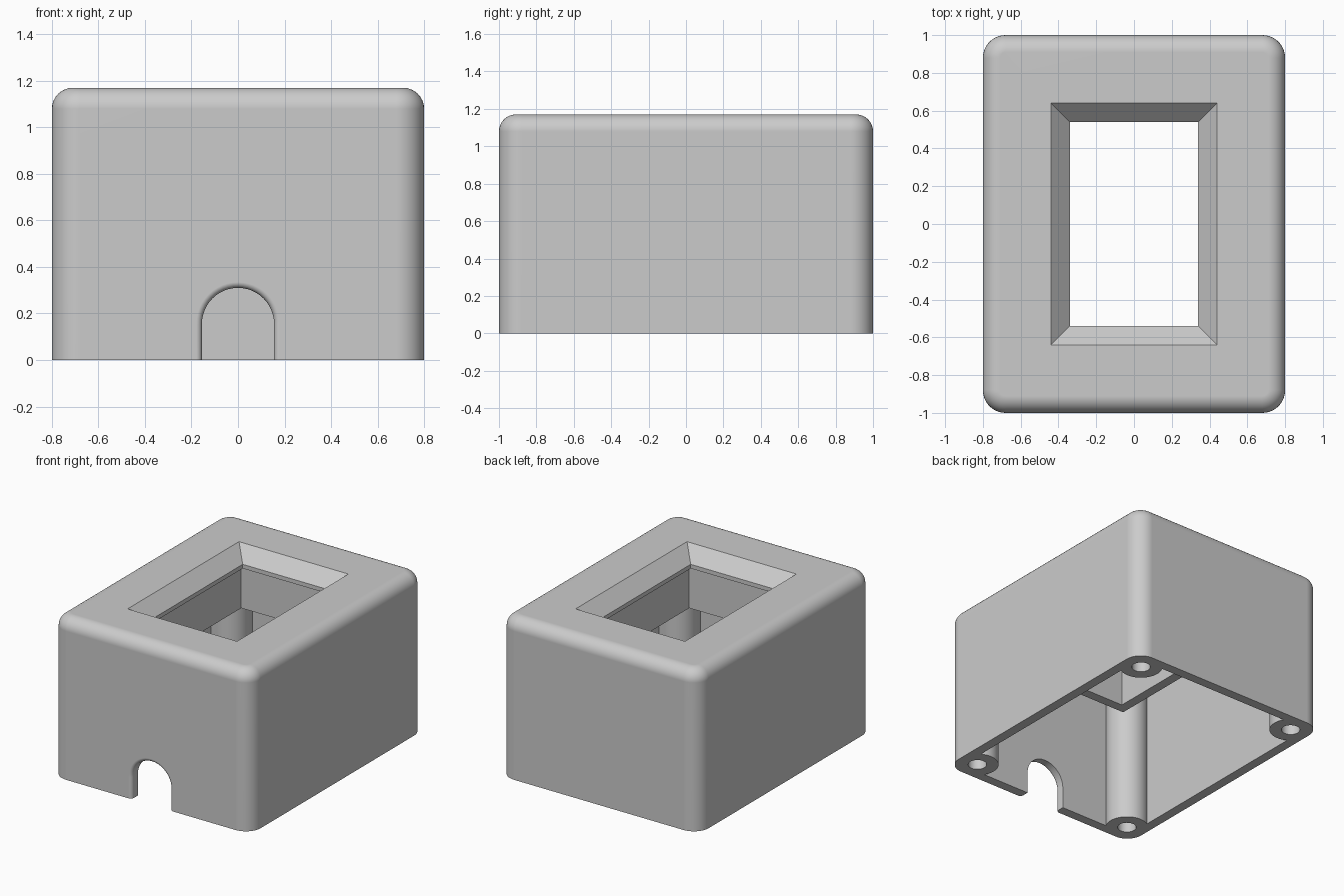
import bpy, bmesh
from math import sin, cos, pi, sqrt

cube = bpy.data.objects.get("Cube")
if cube:
    bpy.data.objects.remove(cube, do_unlink=True)

W, D, H = 0.8, 1.0, 1.17       # half width, half depth, height
WALL, ROOF = 0.07, 0.10
POST_X, POST_Y, POST_R = 0.657, 0.857, 0.143

grey = bpy.data.materials.new("light_grey")
grey.use_nodes = True
grey.diffuse_color = (0.6, 0.6, 0.6, 1)
grey.node_tree.nodes["Principled BSDF"].inputs["Base Color"].default_value = (0.6, 0.6, 0.6, 1)


def to_object(name, bm):
    bmesh.ops.recalc_face_normals(bm, faces=bm.faces)
    mesh = bpy.data.meshes.new(name)
    bm.to_mesh(mesh)
    bm.free()
    mesh.materials.append(grey)
    obj = bpy.data.objects.new(name, mesh)
    bpy.context.collection.objects.link(obj)
    return obj


def loft(name, sections):
    """Closed solid through a list of matching point rings."""
    bm = bmesh.new()
    rings = [[bm.verts.new(p) for p in s] for s in sections]
    n = len(rings[0])
    for a, b in zip(rings, rings[1:]):
        for i in range(n):
            j = (i + 1) % n
            bm.faces.new((a[i], a[j], b[j], b[i]))
    bm.faces.new(rings[0])
    bm.faces.new(rings[-1])
    return to_object(name, bm)


def rect(x, y, z):
    return [(-x, -y, z), (x, -y, z), (x, y, z), (-x, y, z)]


def block(name, x, y, z0, z1):
    return loft(name, [rect(x, y, z0), rect(x, y, z1)])


def cylinder(name, x, y, r, z0, z1, n=48):
    ring = [(x + r * cos(2 * pi * i / n), y + r * sin(2 * pi * i / n)) for i in range(n)]
    return loft(name, [[(*p, z) for p in ring] for z in (z0, z1)])


def cut(target, cutter):
    """Subtract the cutter, then discard it."""
    mod = target.modifiers.new("cut", "BOOLEAN")
    mod.operation, mod.solver, mod.object = "DIFFERENCE", "EXACT", cutter
    bpy.context.view_layer.objects.active = target
    bpy.ops.object.modifier_apply(modifier=mod.name)
    bpy.data.objects.remove(cutter, do_unlink=True)


# Outer body: rounded upright corners, then a rounded top rim
bm = bmesh.new()
bmesh.ops.create_cube(bm, size=1)
for v in bm.verts:
    v.co = (v.co.x * 2 * W, v.co.y * 2 * D, (v.co.z + 0.5) * H)
upright = [e for e in bm.edges if abs(e.verts[0].co.z - e.verts[1].co.z) > 0.5]
bmesh.ops.bevel(bm, geom=upright, offset=0.12, segments=10, profile=0.5, affect="EDGES")
rim = [e for e in bm.edges if all(v.co.z > H - 0.001 for v in e.verts)]
bmesh.ops.bevel(bm, geom=rim, offset=0.09, segments=8, profile=0.5, affect="EDGES")
body = to_object("enclosure_body", bm)

# Hollow inside, leaving corner posts and a frame hanging below the roof
corners = [(sx * POST_X, sy * POST_Y) for sx in (-1, 1) for sy in (-1, 1)]
cavity = block("cavity", W - WALL, D - WALL, -0.1, H - ROOF)
for x, y in corners:
    cut(cavity, cylinder("post", x, y, POST_R, -0.2, H + 0.1))
cut(cavity, block("window_frame", 0.45, 0.65, 0.726, H + 0.1))
cut(body, cavity)

# Pocket in the frame, and the window with sloped sides
cut(body, block("pocket", 0.38, 0.58, 0.5, 1.04))
cut(body, loft("window", [rect(0.34, 0.54, 0.9), rect(0.34, 0.54, H - 0.1),
                          rect(0.54, 0.74, H + 0.1)]))

# Screw holes in the posts
for x, y in corners:
    cut(body, cylinder("screw_hole", x, y, 0.0625, -0.1, 0.7, 32))


# Arched cable opening in the front with a rounded outer edge
def arch(r, y, n=24):
    top = [(r * cos(pi * i / n), y, 0.155 + r * sin(pi * i / n)) for i in range(n + 1)]
    return [(r, y, -0.1)] + top + [(-r, y, -0.1)]


F, STEPS = 0.025, 6
flare = []
for i in range(STEPS + 1):
    d = F * (1 - cos(pi / 2 * i / STEPS))
    flare.append(arch(0.155 + F - sqrt(max(0, F * F - (F - d) ** 2)), d - D))
cut(body, loft("cable_opening", [arch(0.155 + F, -D - 0.1)] + flare + [arch(0.155, -D + 0.2)]))

# Shading
bpy.ops.object.select_all(action="DESELECT")
body.select_set(True)
bpy.context.view_layer.objects.active = body
bpy.ops.object.shade_smooth_by_angle(angle=pi / 6)
weighted = body.modifiers.new("weighted_normals", "WEIGHTED_NORMAL")
weighted.keep_sharp = True
